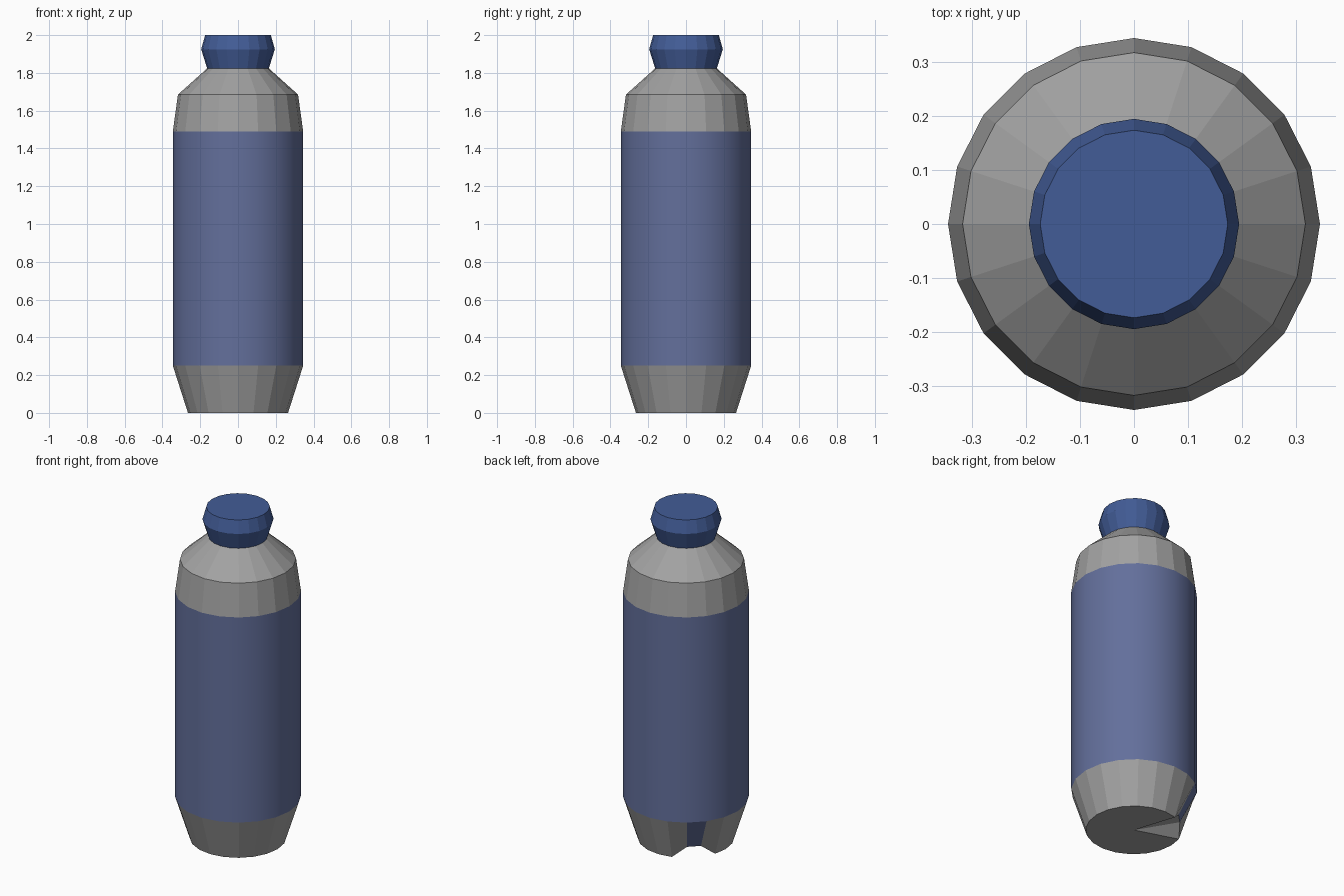
import bpy, bmesh, math

if "Cube" in bpy.data.objects:
    bpy.data.objects.remove(bpy.data.objects["Cube"])

SIDES = 20
STEP = 2 * math.pi / SIDES


def material(name, rgb):
    m = bpy.data.materials.new(name)
    m.diffuse_color = (*rgb, 1)
    m.use_nodes = True
    m.node_tree.nodes["Principled BSDF"].inputs["Base Color"].default_value = m.diffuse_color
    return m


grey = material("grey_shell", (0.36, 0.36, 0.36))
label_blue = material("label_blue", (0.125, 0.16, 0.33))
cap_blue = material("cap_blue", (0.055, 0.108, 0.31))


def lathe(name, profile, mats, bottom=False, top=False, tweak=None):
    """Spin (radius, z) points into a ring-by-ring shell with optional end caps."""
    bm = bmesh.new()
    rings = [[bm.verts.new((r * math.cos(i * STEP), r * math.sin(i * STEP), z))
              for i in range(SIDES)] for r, z in profile]
    for a, b in zip(rings, rings[1:]):
        for i in range(SIDES):
            j = (i + 1) % SIDES
            bm.faces.new((a[i], a[j], b[j], b[i]))
    for wanted, ring, sign in ((bottom, rings[0], -1), (top, rings[-1], 1)):
        if wanted:
            c = bm.verts.new((0, 0, ring[0].co.z))
            for i in range(SIDES):
                tri = (c, ring[i], ring[(i + 1) % SIDES])
                bm.faces.new(tri if sign > 0 else tri[::-1])
    if tweak:
        tweak(bm, rings)
    me = bpy.data.meshes.new(name)
    bm.to_mesh(me)
    bm.free()
    for m in mats:
        me.materials.append(m)
    ob = bpy.data.objects.new(name, me)
    bpy.context.collection.objects.link(ob)
    return ob


# the side facet at the back left has a small notch at the foot, in label colour
NOTCH = (7, 8)


def notch_base(bm, rings):
    for i in NOTCH:
        v = rings[0][i]
        v.co.x *= 0.95
        v.co.y *= 0.95
        v.co.z = 0.06
    pair = {rings[0][i] for i in NOTCH} | {rings[1][i] for i in NOTCH}
    for f in bm.faces:
        if set(f.verts) == pair:
            f.material_index = 1


# tapered foot
lathe("base", [(0.265, 0), (0.345, 0.25)], [grey, label_blue],
      bottom=True, tweak=notch_base)

# straight wrapped middle
label = lathe("label", [(0.345, 0.25), (0.345, 1.49)], [label_blue])
for p in label.data.polygons:
    p.use_smooth = True

# rounded shoulder up to the neck
lathe("shoulder", [(0.345, 1.49), (0.318, 1.685), (0.162, 1.825)], [grey])

# screw cap
lathe("cap", [(0.162, 1.82), (0.195, 1.925), (0.174, 2.0)], [cap_blue],
      bottom=True, top=True)
